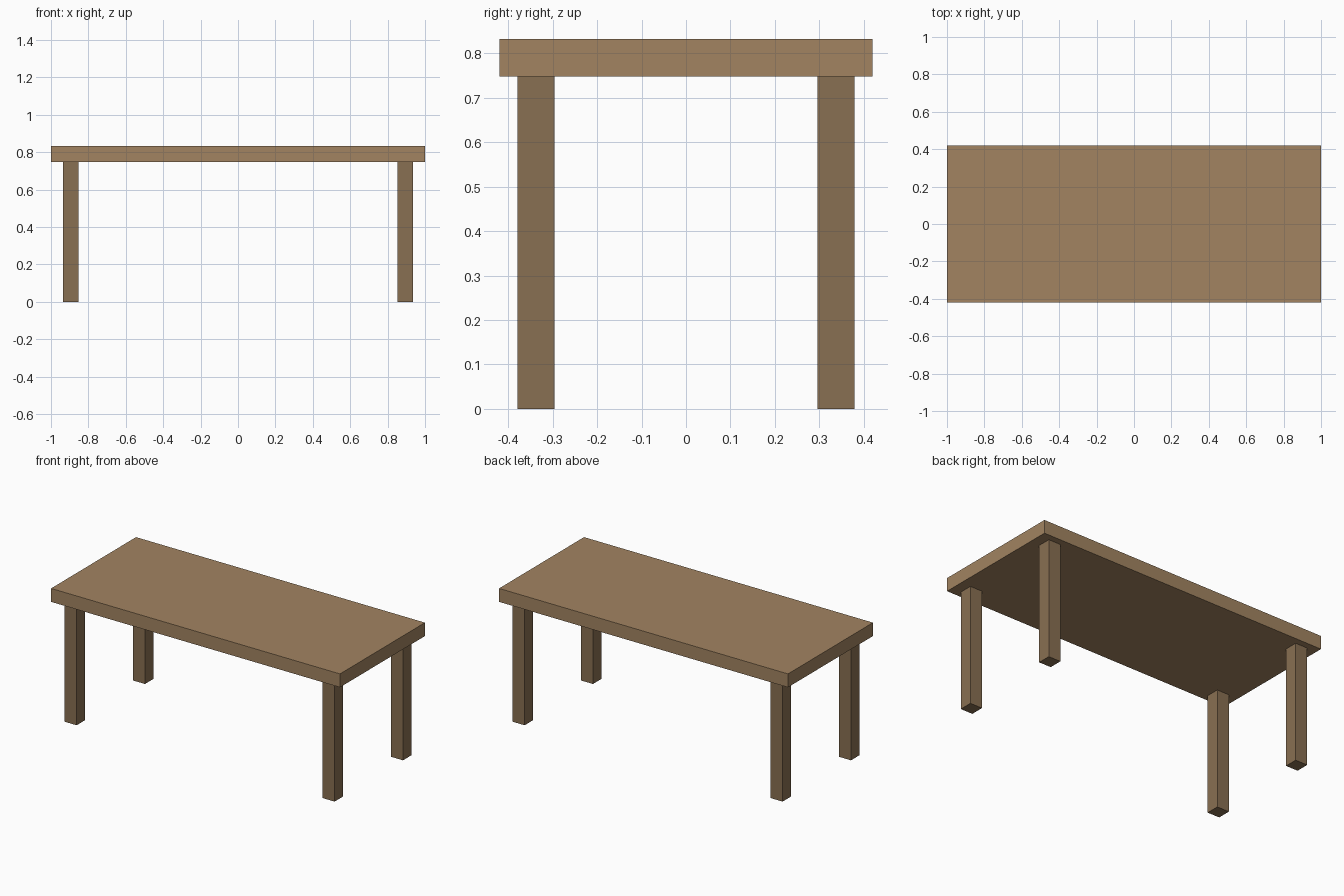
import bpy

if "Cube" in bpy.data.objects:
    bpy.data.objects.remove(bpy.data.objects["Cube"])


def material(name, color):
    mat = bpy.data.materials.new(name)
    mat.diffuse_color = (*color, 1.0)
    mat.use_nodes = True
    mat.node_tree.nodes["Principled BSDF"].inputs["Base Color"].default_value = mat.diffuse_color
    return mat


def box(name, center, size, mat):
    bpy.ops.mesh.primitive_cube_add(size=1, location=center)
    obj = bpy.context.object
    obj.name = name
    obj.scale = size
    bpy.ops.object.transform_apply(location=False, rotation=False, scale=True)
    obj.data.materials.append(mat)
    return obj


LEG_HEIGHT, TOP_THICKNESS, LEG_WIDTH = 0.748, 0.084, 0.083

top_wood = material("top_wood", (0.36, 0.23, 0.12))
leg_wood = material("leg_wood", (0.25, 0.16, 0.085))

# Slab top
box("table_top", (0, 0, LEG_HEIGHT + TOP_THICKNESS / 2),
    (2.0, 0.84, TOP_THICKNESS), top_wood)

# Four square legs, set in from the corners
for y_name, sy in (("front", -1), ("back", 1)):
    for x_name, sx in (("left", -1), ("right", 1)):
        box(f"{y_name}_{x_name}_leg", (sx * 0.893, sy * 0.338, LEG_HEIGHT / 2),
            (LEG_WIDTH, LEG_WIDTH, LEG_HEIGHT), leg_wood)
